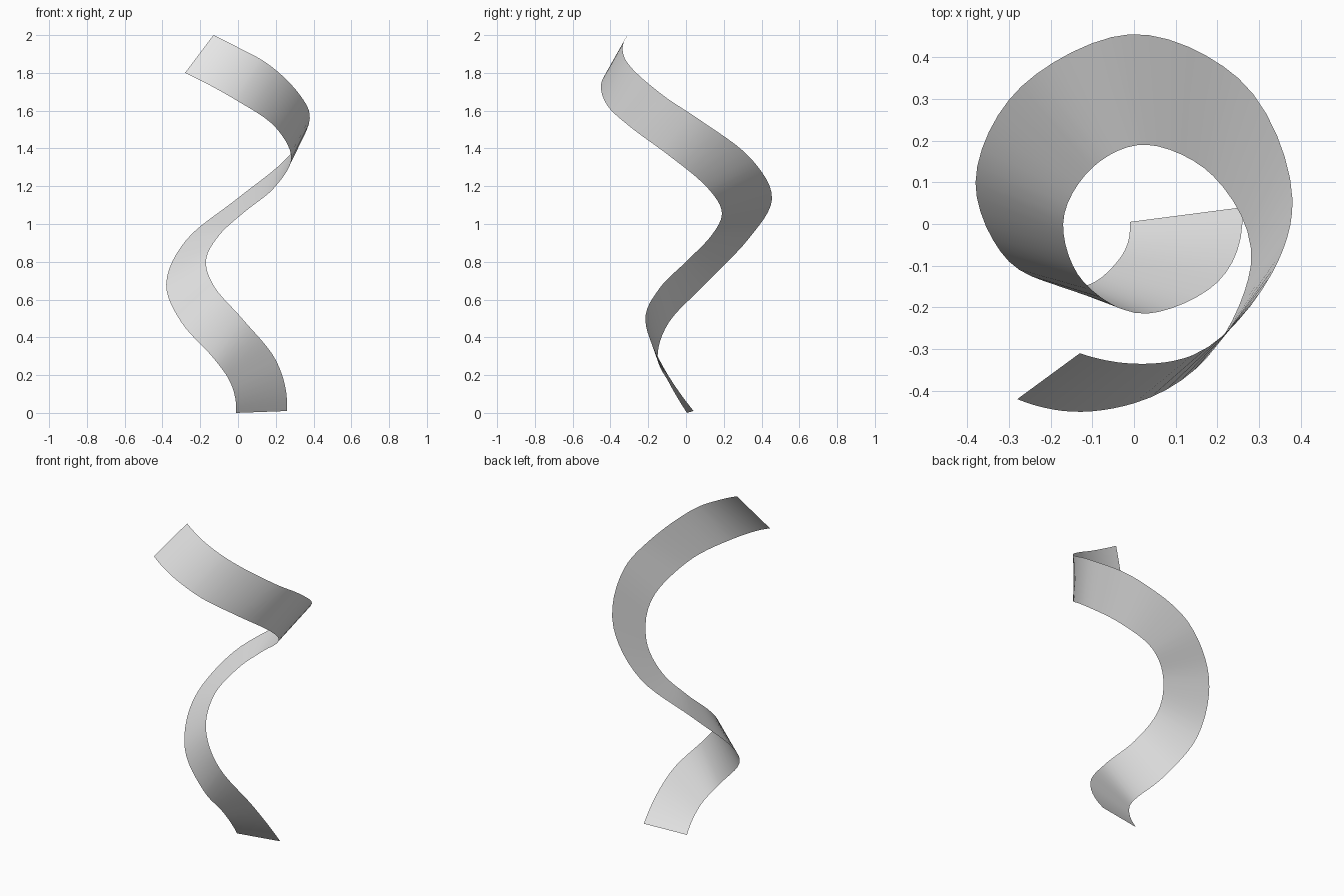
import bpy
import bmesh
from mathutils import Vector

STEPS = 6  # cross-sections between neighbouring stations

cube = bpy.data.objects.get("Cube")
if cube:
    bpy.data.objects.remove(cube, do_unlink=True)

# Stations along the ribbon: leading edge point, trailing edge point
stations = [
    ((-.01, .005, 0), (.26, .04, .01)),
    ((-.04, -.09, .16), (.2, -.14, .28)),
    ((-.13, -.15, .29), (.03, -.215, .49)),
    ((-.3, -.09, .48), (-.12, -.14, .66)),
    ((-.38, .1, .68), (-.17, 0, .8)),
    ((-.27, .33, .92), (-.1, .135, .94)),
    ((-.01, .455, 1.13), (.03, .19, 1.06)),
    ((.25, .35, 1.34), (.19, .115, 1.19)),
    ((.38, .06, 1.56), (.28, -.1, 1.37)),
    ((.33, -.12, 1.68), (.2, -.29, 1.51)),
    ((.14, -.315, 1.86), (0, -.43, 1.65)),
    ((0, -.335, 1.935), (-.15, -.45, 1.735)),
    ((-.13, -.31, 2), (-.28, -.42, 1.8)),
]
leading = [Vector(pair[0]) for pair in stations]
trailing = [Vector(pair[1]) for pair in stations]

# Shared spline parameter: length along the centre line
centre = [(a + b) / 2 for a, b in zip(leading, trailing)]
knots = [0.0]
for previous, current in zip(centre, centre[1:]):
    knots.append(knots[-1] + (current - previous).length)


def tangents(points):
    """Slope at each point of the parabola through its neighbours."""
    last = len(points) - 1
    gaps = [knots[i + 1] - knots[i] for i in range(last)]
    slopes = [(points[i + 1] - points[i]) / gaps[i] for i in range(last)]
    inner = [(slopes[i - 1] * gaps[i] + slopes[i] * gaps[i - 1]) / (gaps[i - 1] + gaps[i])
             for i in range(1, last)]
    return [slopes[0] * 2 - inner[0]] + inner + [slopes[-1] * 2 - inner[-1]]


def smooth_path(points):
    """Evenly sampled Hermite curve through the points."""
    slope = tangents(points)
    path = []
    for i in range(len(points) - 1):
        gap = knots[i + 1] - knots[i]
        for step in range(STEPS):
            t = step / STEPS
            s = 1 - t
            path.append(points[i] * (s * s * (1 + 2 * t))
                        + points[i + 1] * (t * t * (1 + 2 * s))
                        + slope[i] * (gap * t * s * s)
                        - slope[i + 1] * (gap * t * t * s))
    return path + [points[-1]]


# Twisted ribbon: straight rungs between the two edge curves
bm = bmesh.new()
rungs = [(bm.verts.new(a), bm.verts.new(b))
         for a, b in zip(smooth_path(leading), smooth_path(trailing))]
for low, high in zip(rungs, rungs[1:]):
    bm.faces.new((low[0], low[1], high[1], high[0])).smooth = True
mesh = bpy.data.meshes.new("spiral_ribbon")
bm.to_mesh(mesh)
bm.free()
ribbon = bpy.data.objects.new("spiral_ribbon", mesh)
bpy.context.collection.objects.link(ribbon)

# Plain light grey finish
grey = bpy.data.materials.new("light_grey")
grey.use_nodes = True
colour = (.8, .8, .8, 1)
grey.diffuse_color = colour
grey.node_tree.nodes["Principled BSDF"].inputs["Base Color"].default_value = colour
mesh.materials.append(grey)
